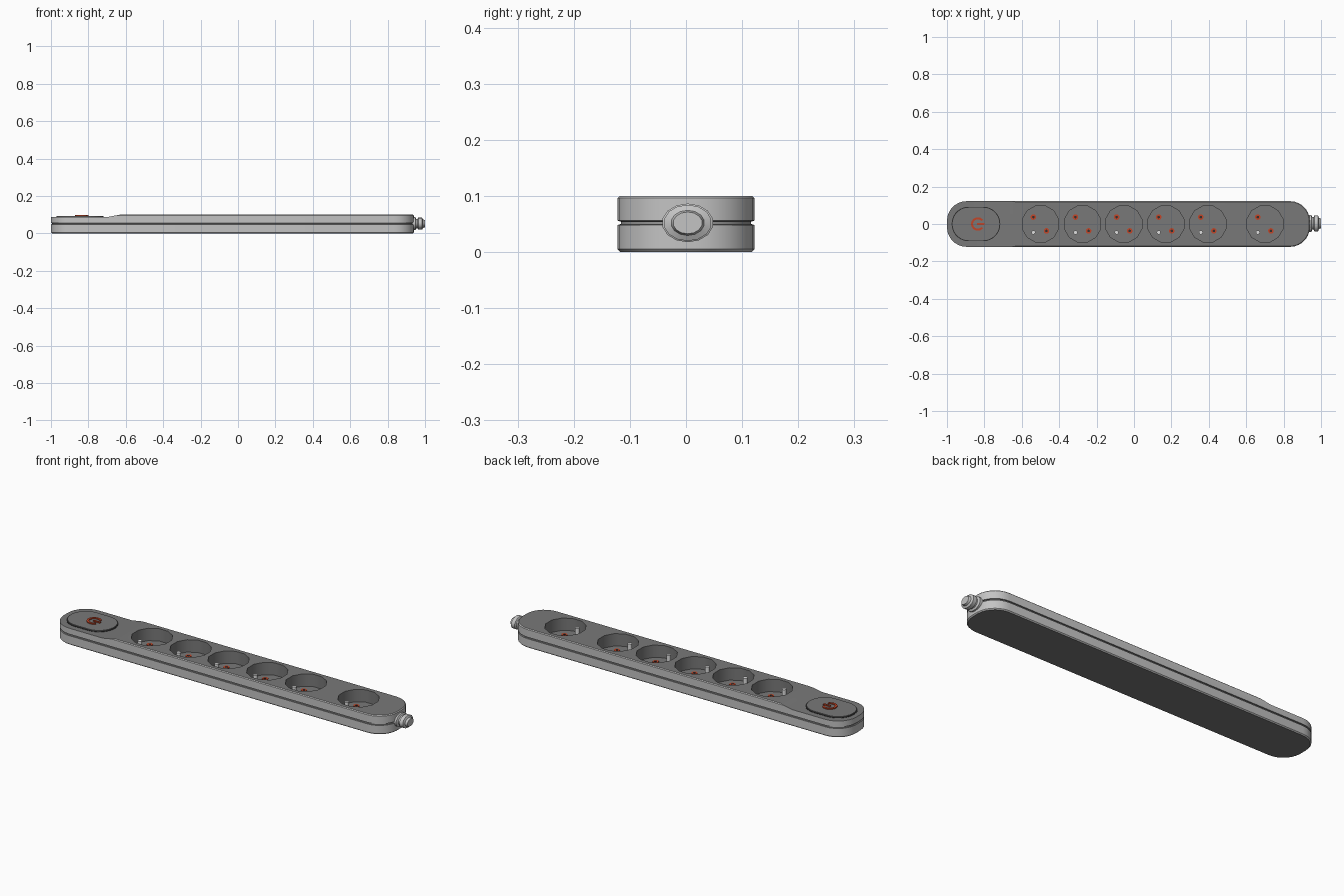
import bpy, bmesh, math
from mathutils import Vector

if "Cube" in bpy.data.objects:
    bpy.data.objects.remove(bpy.data.objects["Cube"])


def mat(name, c):
    m = bpy.data.materials.new(name)
    m.diffuse_color = (*c, 1)
    m.use_nodes = True
    m.node_tree.nodes["Principled BSDF"].inputs["Base Color"].default_value = m.diffuse_color
    return m


LIGHT = mat("light_grey", (0.55, 0.55, 0.55))
DARK = mat("dark_grey", (0.19, 0.19, 0.19))
RED = mat("orange_red", (0.55, 0.06, 0.02))
BLACK = mat("near_black", (0.03, 0.03, 0.03))
PIN = mat("pin_metal", (0.75, 0.75, 0.75))


def outline(x0, x1, hy, r, inset=0, n=7):
    """Rounded rectangle, counter-clockwise."""
    pts = []
    rr = r - inset
    for cx, cy, a0 in ((x1 - r, hy - r, 0), (x0 + r, hy - r, 90),
                       (x0 + r, r - hy, 180), (x1 - r, r - hy, 270)):
        for i in range(n + 1):
            a = math.radians(a0 + 90 * i / n)
            pts.append((cx + rr * math.cos(a), cy + rr * math.sin(a)))
    return pts


def loft(name, rings, mats):
    """Closed solid through rings of 3D points."""
    bm = bmesh.new()
    loops = [[bm.verts.new(p) for p in ring] for ring in rings]
    n = len(loops[0])
    for a, b in zip(loops, loops[1:]):
        for i in range(n):
            j = (i + 1) % n
            bm.faces.new((a[i], a[j], b[j], b[i]))
    bm.faces.new(loops[0][::-1])
    bm.faces.new(loops[-1])
    bmesh.ops.recalc_face_normals(bm, faces=bm.faces)
    me = bpy.data.meshes.new(name)
    bm.to_mesh(me)
    bm.free()
    for m in mats:
        me.materials.append(m)
    ob = bpy.data.objects.new(name, me)
    bpy.context.collection.objects.link(ob)
    return ob


def prism(name, pts, z0, z1, m):
    return loft(name, [[(x, y, z) for x, y in pts] for z in (z0, z1)], [m])


def circle(cx, cy, r, n=12):
    return [(cx + r * math.cos(2 * math.pi * (i + .5) / n),
             cy + r * math.sin(2 * math.pi * (i + .5) / n)) for i in range(n)]


def smooth(ob, angle=35):
    bpy.ops.object.select_all(action='DESELECT')
    ob.select_set(True)
    bpy.context.view_layer.objects.active = ob
    bpy.ops.object.shade_smooth_by_angle(angle=math.radians(angle))


def cut(ob, cutter):
    cutter.hide_render = True
    bpy.context.view_layer.objects.active = ob
    mod = ob.modifiers.new("cut", 'BOOLEAN')
    mod.operation = 'DIFFERENCE'
    mod.solver = 'EXACT'
    mod.object = cutter
    bpy.ops.object.modifier_apply(modifier=mod.name)
    bpy.data.objects.remove(cutter)


# Housing with a seam groove at half height and softened rims
SECTION = [(0, .005), (.005, 0), (.048, 0), (.05, .006), (.054, .006),
           (.056, 0), (.096, 0), (.1, .004)]
body = loft("housing", [[(x, y, z) for x, y in outline(-1, .94, .122, .105, ins)]
                        for z, ins in SECTION], [LIGHT, DARK])

# Lowered switch end with a ramp up to the socket deck
wedge = [(-1.1, .087), (-.7, .087), (-.63, .1), (-.63, .15), (-1.1, .15)]
cut(body, loft("ramp_cutter", [[(x, y, z) for x, z in wedge] for y in (-.2, .2)],
               [LIGHT, DARK]))

# Socket wells
SOCKETS = [-.5, -.275, -.055, .17, .395, .70]
FLOOR = .035
for sx in SOCKETS:
    cut(body, prism("well_cutter", circle(sx, 0, .1), FLOOR, .2, DARK))

# Top, underside and wells are dark, outer walls light
for f in body.data.polygons:
    c = f.center
    well = any(math.hypot(c.x - sx, c.y) < .102 for sx in SOCKETS) and c.z > .02
    f.material_index = 1 if abs(f.normal.z) > .85 or well else 0
smooth(body)

# Contact holes and earth pin in each well
for i, sx in enumerate(SOCKETS, 1):
    for k, (dx, dy) in enumerate(((-.038, .037), (.032, -.037)), 1):
        prism(f"contact_ring_{i}_{k}", circle(sx + dx, dy, .015),
              FLOOR - .002, FLOOR + .003, RED)
        prism(f"contact_hole_{i}_{k}", circle(sx + dx, dy, .007),
              FLOOR - .002, FLOOR + .004, BLACK)
    smooth(prism(f"earth_pin_{i}", circle(sx - .038, -.045, .011),
                 FLOOR - .002, .088, PIN))

# Switch plate surrounded by a thin dark groove line
prism("switch_groove", outline(-.975, -.715, .092, .09), .08, .0885, BLACK)
prism("switch_plate", outline(-.97, -.72, .087, .085), .08, .093, DARK)

# On-off mark: open ring and bar
arc = [math.radians(40 + 280 * i / 20) for i in range(21)]
CX = -.835
ring = [(CX + .036 * math.cos(a), .036 * math.sin(a)) for a in arc]
ring += [(CX + .025 * math.cos(a), .025 * math.sin(a)) for a in reversed(arc)]
prism("switch_mark_ring", ring, .092, .098, RED)
prism("switch_mark_bar", [(CX - .004, -.005), (CX + .036, -.005),
                          (CX + .036, .005), (CX - .004, .005)], .092, .098, RED)

# Ribbed cable outlet on the right end
PROFILE = [(.92, .046), (.948, .046), (.953, .034), (.96, .034), (.964, .043),
           (.984, .043), (.989, .03), (1, .026)]
outlet = loft("cable_outlet", [[(x, u, .052 + v * .75) for u, v in circle(.003, 0, r, 14)]
                               for x, r in PROFILE], [LIGHT])
smooth(outlet)
